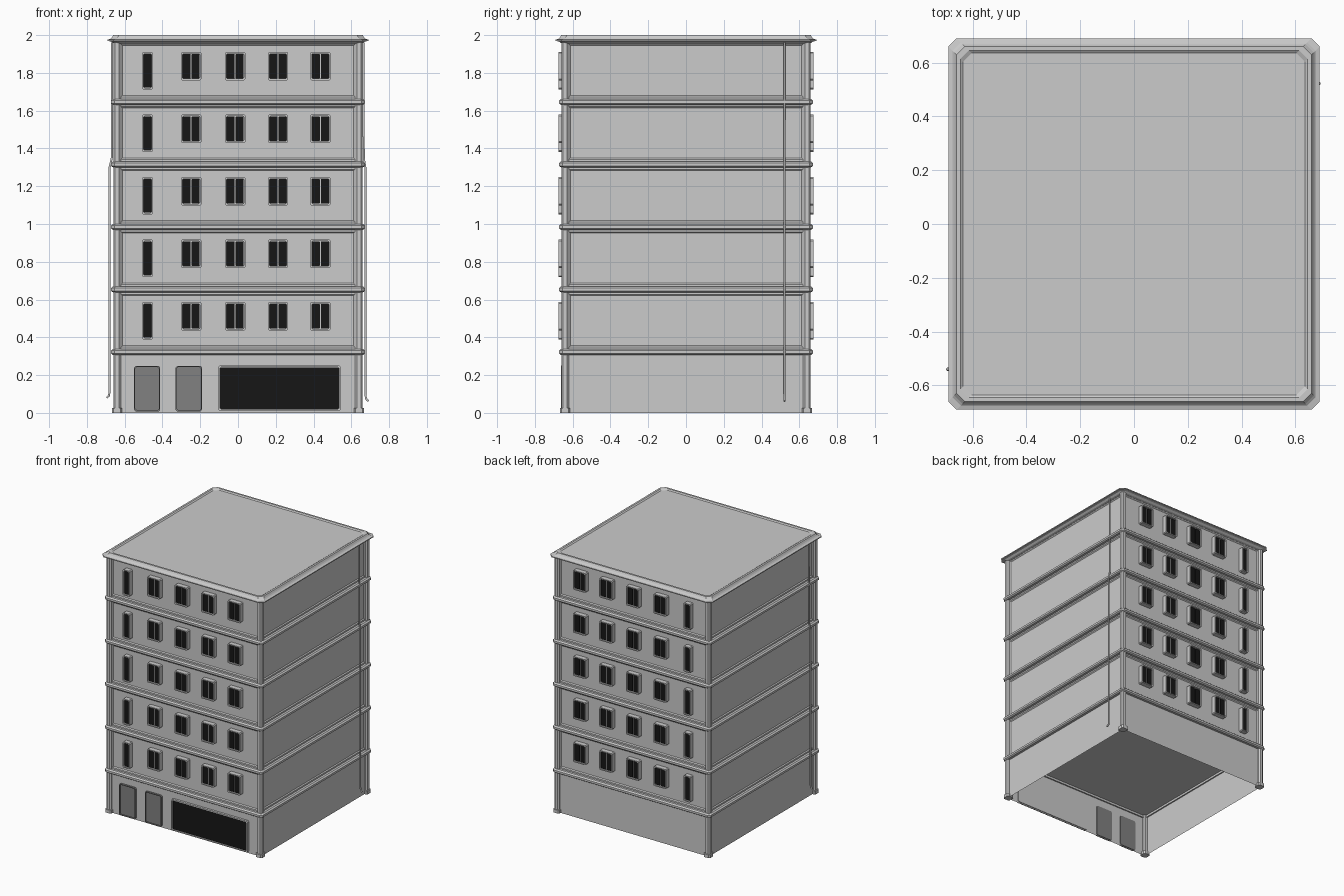
import bpy, bmesh

if "Cube" in bpy.data.objects:
    bpy.data.objects.remove(bpy.data.objects["Cube"])

W = 0.645               # half width of the walls
Z1, STEP = 0.323, 0.331  # first band height, storey height
BANDS = [Z1 + STEP * i for i in range(5)]


def material(name, v):
    m = bpy.data.materials.new(name)
    m.diffuse_color = (v, v, v, 1)
    m.use_nodes = True
    m.node_tree.nodes["Principled BSDF"].inputs["Base Color"].default_value = m.diffuse_color
    return m


GLASS, DOOR = material("dark_glass", 0.008), material("door_grey", 0.22)


def finish(name, bm, mat=None, mirror=None):
    bmesh.ops.recalc_face_normals(bm, faces=bm.faces)
    me = bpy.data.meshes.new(name)
    bm.to_mesh(me)
    bm.free()
    ob = bpy.data.objects.new(name, me)
    bpy.context.collection.objects.link(ob)
    if mat:
        me.materials.append(mat)
    if mirror:
        md = ob.modifiers.new("mirror", 'MIRROR')
        md.use_axis = mirror
        md.use_mirror_merge = False
    return ob


def outline(x0, x1, y0, y1, c):
    """Rectangle with cut corners."""
    return [(x0 + c, y0), (x1 - c, y0), (x1, y0 + c), (x1, y1 - c),
            (x1 - c, y1), (x0 + c, y1), (x0, y1 - c), (x0, y0 + c)]


def loft(bm, rings, cap=False, closed=False):
    """Skin a stack of equal-length vertex rings."""
    vs = [[bm.verts.new(p) for p in r] for r in rings]
    pairs = list(zip(vs, vs[1:])) + ([(vs[-1], vs[0])] if closed else [])
    for a, b in pairs:
        for i in range(len(a)):
            j = (i + 1) % len(a)
            bm.faces.new((a[i], a[j], b[j], b[i]))
    if cap:
        bm.faces.new(vs[0])
        bm.faces.new(vs[-1])


def ring(h, z, c):
    return [(x, y, z) for x, y in outline(-h, h, -h, h, c)]


def plate(bm, x0, x1, z0, z1, front, back, c, rim=0, depth=0):
    """Cut-corner plate on the front wall, with an optional sunken centre."""
    def r(d, y):
        return [(x, y, z) for x, z in outline(x0 + d, x1 - d, z0 + d, z1 - d, c)]
    rings = [r(0, back), r(0, front)]
    if rim:
        rings += [r(rim, front), r(rim, front + depth)]
    loft(bm, rings, cap=True)


# Ground floor: plain walls, open underneath, with a ceiling
bm = bmesh.new()
sq = [(-W, -W), (W, -W), (W, W), (-W, W)]
loft(bm, [[(x, y, z) for x, y in sq] for z in (0, Z1)])
finish("ground_floor_walls", bm)
bm = bmesh.new()
bm.faces.new([bm.verts.new((x, y, Z1)) for x, y in sq])
finish("ground_floor_ceiling", bm)

# Upper storeys: each side has a sunken framed panel
bm = bmesh.new()
for z in BANDS:
    loft(bm, [[(x, y, zz) for x, y in sq] for zz in (z, z + STEP)])
bmesh.ops.recalc_face_normals(bm, faces=bm.faces)
sides = bm.faces[:]
bmesh.ops.inset_individual(bm, faces=sides, thickness=0.037)
bmesh.ops.inset_individual(bm, faces=sides, thickness=0.010, depth=-0.007)
finish("upper_storey_walls", bm)

# Moulded bands between storeys
for n, z in enumerate(BANDS):
    bm = bmesh.new()
    prof = [(0.635, -.016), (0.662, -.016), (0.672, -.009),
            (0.672, .006), (0.662, .015), (0.635, .015)]
    loft(bm, [ring(h, z + d, 0.018) for h, d in prof], closed=True)
    finish(f"storey_band_{n + 1}", bm)

# Roof with cornice and low rim
bm = bmesh.new()
prof = [(0.640, 1.952), (0.660, 1.957), (0.672, 1.966), (0.690, 1.969),
        (0.690, 1.976), (0.675, 1.980), (0.668, 1.987), (0.660, 2.0),
        (0.645, 2.0), (0.635, 1.993)]
loft(bm, [ring(h, z, 0.03) for h, z in prof], cap=True)
finish("roof_cornice", bm)

# Corner posts and their bases
bm = bmesh.new()
for h, c, top in ((0.020, 0.009, 1.96), (0.027, 0.009, 0.025)):
    loft(bm, [[(x, y, z) for x, y in outline(0.64 - h, 0.64 + h, 0.64 - h, 0.64 + h, c)]
              for z in (0, top)], cap=True)
finish("corner_posts", bm, mirror=(True, True, False))

# Windows on front and back: frames with sunken centres and dark panes
frames, panes = bmesh.new(), bmesh.new()
for z in BANDS:
    top = z + 0.263
    plate(frames, -0.508, -0.450, top - 0.197, top, -0.674, -0.630, 0.006, 0.008, 0.012)
    plate(panes, -0.499, -0.459, top - 0.188, top - 0.009, -0.664, -0.655, 0.003)
    for cx in (-0.248, -0.015, 0.212, 0.436):
        plate(frames, cx - 0.054, cx + 0.054, top - 0.149, top, -0.674, -0.630,
              0.006, 0.008, 0.012)
        for a, b in ((-0.045, -0.003), (0.003, 0.045)):
            plate(panes, cx + a, cx + b, top - 0.140, top - 0.009, -0.664, -0.655, 0.003)
finish("window_frames", frames, mirror=(False, True, False))
finish("window_panes", panes, GLASS, mirror=(False, True, False))

# Street doors and shop window
for n, (x0, x1) in enumerate(((-0.550, -0.412), (-0.330, -0.190))):
    bm = bmesh.new()
    plate(bm, x0, x1, 0.008, 0.248, -0.660, -0.640, 0.008, 0.006, 0.008)
    finish(f"street_door_{n + 1}", bm, DOOR)
bm = bmesh.new()
plate(bm, -0.105, 0.545, 0.010, 0.250, -0.662, -0.640, 0.008, 0.008, 0.010)
finish("shop_window_frame", bm)
bm = bmesh.new()
plate(bm, -0.096, 0.536, 0.019, 0.241, -0.655, -0.645, 0.004)
finish("shop_window_glass", bm, GLASS)


# Drainpipes with a kicked-out foot
def pipe(name, pts):
    cu = bpy.data.curves.new(name, 'CURVE')
    cu.dimensions = '3D'
    cu.bevel_depth = 0.006
    cu.bevel_resolution = 1
    cu.use_fill_caps = True
    sp = cu.splines.new('POLY')
    sp.points.add(len(pts) - 1)
    for p, co in zip(sp.points, pts):
        p.co = (*co, 1)
    bpy.context.collection.objects.link(bpy.data.objects.new(name, cu))


pipe("drainpipe_right", [(x, 0.522, z) for x, z in
     ((0.664, 1.96), (0.666, 1.35), (0.674, 1.30), (0.674, 0.10), (0.678, 0.075), (0.69, 0.062))])
pipe("drainpipe_left", [(x, -0.54, z) for x, z in
     ((-0.666, 1.96), (-0.668, 1.35), (-0.680, 1.30), (-0.680, 0.11), (-0.684, 0.09), (-0.695, 0.08))])
